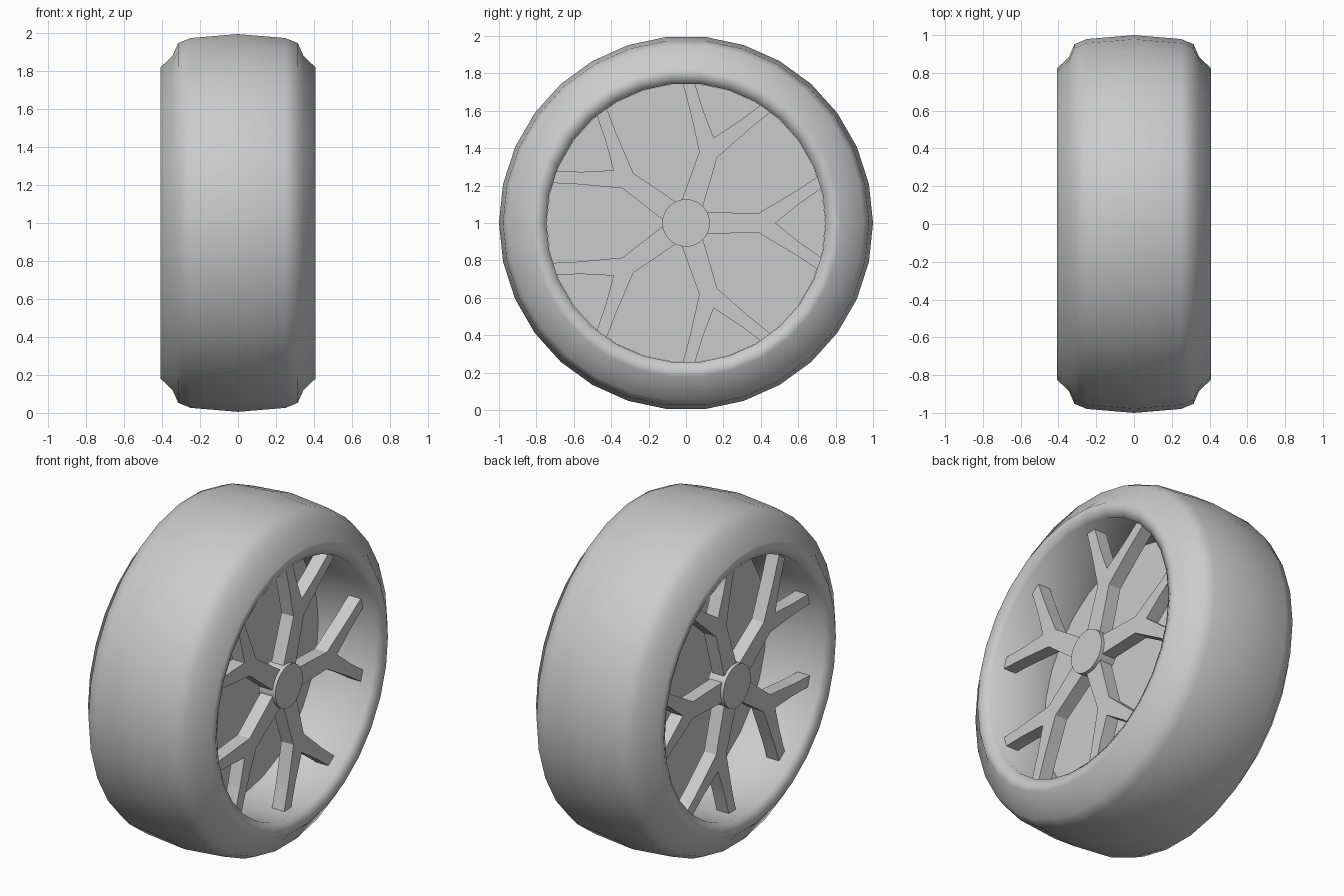
import bpy, bmesh
from math import cos, sin, radians, tau
from mathutils import Matrix, Vector

if "Cube" in bpy.data.objects:
    bpy.data.objects.remove(bpy.data.objects["Cube"])

CENTRE = Vector((0, 0, 1))


def finish(name, bm, angle=None):
    bmesh.ops.recalc_face_normals(bm, faces=bm.faces)
    mesh = bpy.data.meshes.new(name)
    bm.to_mesh(mesh)
    bm.free()
    obj = bpy.data.objects.new(name, mesh)
    obj.location = CENTRE
    bpy.context.collection.objects.link(obj)
    if angle:
        bpy.ops.object.select_all(action='DESELECT')
        obj.select_set(True)
        bpy.context.view_layer.objects.active = obj
        bpy.ops.object.shade_smooth_by_angle(angle=radians(angle))
    return obj


def lathe(bm, profile, sides):
    # closed (x, radius) profile swept round the x axis
    rings = [[bm.verts.new((x, r * cos(tau * i / sides), r * sin(tau * i / sides)))
              for i in range(sides)] for x, r in profile]
    for a, b in zip(rings, rings[1:] + rings[:1]):
        for i in range(sides):
            j = (i + 1) % sides
            bm.faces.new((a[i], a[j], b[j], b[i]))


def disc(bm, x0, x1, radius, sides):
    rot = Matrix.Translation(((x0 + x1) / 2, 0, 0)) @ Matrix.Rotation(radians(90), 4, 'Y')
    bmesh.ops.create_cone(bm, cap_ends=True, segments=sides, radius1=radius,
                          radius2=radius, depth=x1 - x0, matrix=rot)


# tyre with its inner barrel
half = [(0.25, 0.979), (0.315, 0.952), (0.345, 0.884), (0.407, 0.825),
        (0.407, 0.79), (0.385, 0.747)]
profile = [(0, 1.0)] + half + [(-x, r) for x, r in reversed(half)]
bm = bmesh.new()
lathe(bm, profile, 30)
finish("tyre", bm, 65)

# thin centre plate closing the barrel
bm = bmesh.new()
disc(bm, -0.005, 0.005, 0.746, 30)
finish("centre_plate", bm)

# five forked spokes and a hub cap on each side
arm = [(0.09, 0.06), (0.384, 0.05), (0.586, 0.17), (0.702, 0.246),
       (0.722, 0.184), (0.607, 0.103)]
outline = arm + [(0.479, 0)] + [(u, -v) for u, v in reversed(arm)]
for side, label in ((1, "right"), (-1, "left")):
    bm = bmesh.new()
    for k in range(5):
        c, s = cos(tau * k / 5), sin(tau * k / 5)
        layers = [[bm.verts.new((side * x, u * c - v * s, u * s + v * c))
                   for u, v in outline] for x in (0.235, 0.315)]
        n = len(outline)
        for layer in layers:
            bm.faces.new(layer)
        for i in range(n):
            j = (i + 1) % n
            bm.faces.new((layers[0][i], layers[0][j], layers[1][j], layers[1][i]))
    finish(label + "_spokes", bm)

    bm = bmesh.new()
    disc(bm, *sorted((side * 0.225, side * 0.335)), 0.127, 32)
    finish(label + "_hub_cap", bm, 40)
